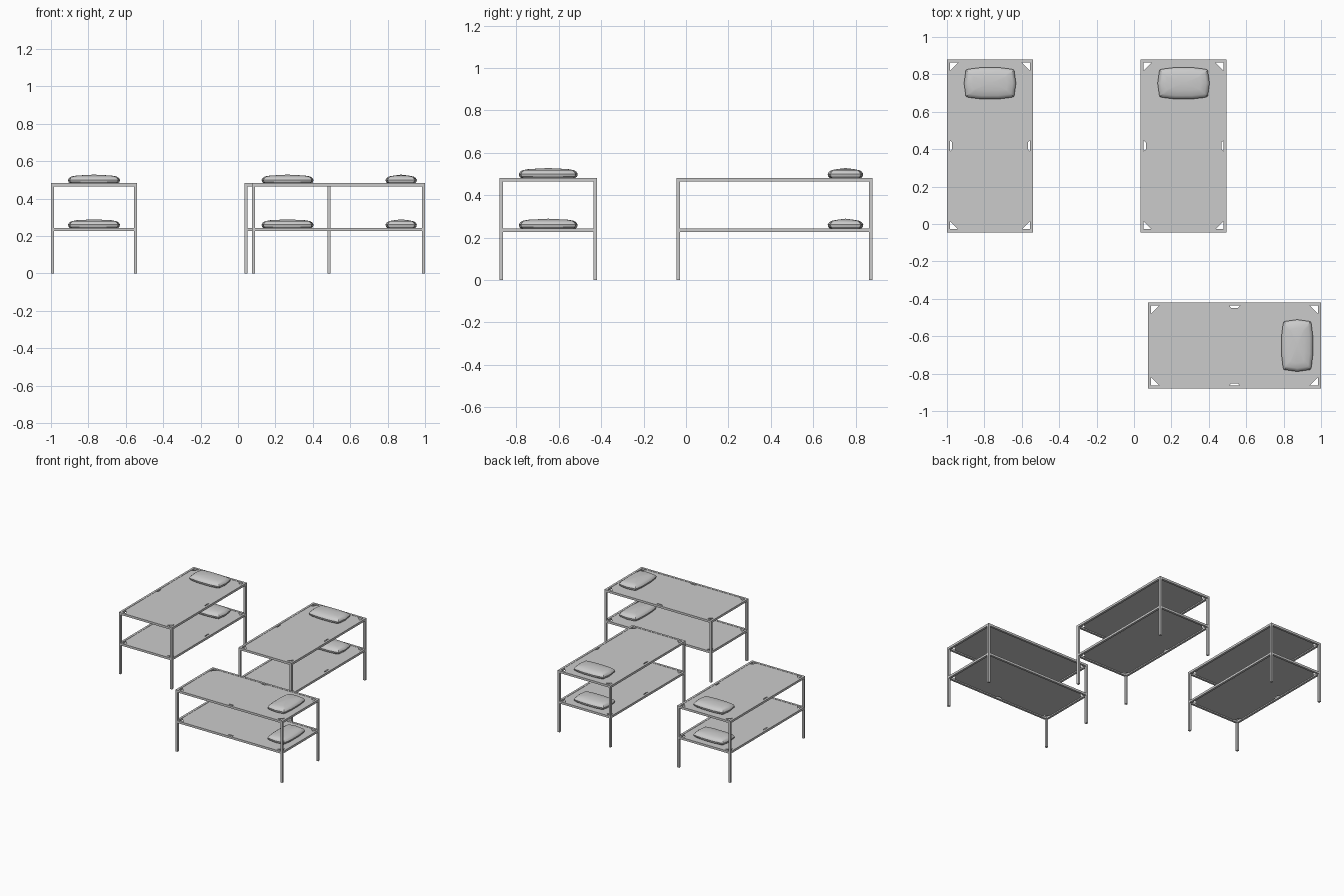
import bpy, bmesh
from math import radians
from mathutils import Matrix, Vector

if "Cube" in bpy.data.objects:
    bpy.data.objects.remove(bpy.data.objects["Cube"])

HX, HY = 0.23, 0.4625      # half width and half length of a bunk
T = 0.017                  # bar thickness
DECKS = (0.243, 0.482)     # top height of each deck


def finish(name, bm, place, smooth=False):
    bmesh.ops.recalc_face_normals(bm, faces=bm.faces)
    bm.transform(place)
    mesh = bpy.data.meshes.new(name)
    bm.to_mesh(mesh)
    bm.free()
    obj = bpy.data.objects.new(name, mesh)
    bpy.context.collection.objects.link(obj)
    if smooth:
        bpy.ops.object.select_all(action='DESELECT')
        obj.select_set(True)
        bpy.context.view_layer.objects.active = obj
        bpy.ops.object.shade_smooth_by_angle(angle=radians(30))
    return obj


def box(bm, centre, size):
    m = Matrix.Translation(centre) @ Matrix.Diagonal((*size, 1))
    bmesh.ops.create_cube(bm, size=1, matrix=m)


def frame(name, place):
    # four legs plus a rectangle of rails at each deck
    bm = bmesh.new()
    top = DECKS[1]
    x, y = HX - T / 2, HY - T / 2
    for s in (-1, 1):
        for t in (-1, 1):
            box(bm, (s * x, t * y, top / 2), (T, T, top))
        for z in DECKS:
            box(bm, (s * x, 0, z - T / 2), (T, 2 * HY - 2 * T, T))
            box(bm, (0, s * y, z - T / 2), (2 * HX - 2 * T, T, T))
    finish(name, bm, place)


def sheet(name, z, place):
    # canvas with cut corners and a small notch halfway down each long side
    x, y, c = HX - T, HY - T, 0.042
    half = [(x - c, -y), (x, -y + c), (x, -0.028), (x - 0.011, -0.018),
            (x - 0.011, 0.018), (x, 0.028), (x, y - c), (x - c, y)]
    outline = half + [(-a, -b) for a, b in half]
    bm = bmesh.new()
    face = bm.faces.new([bm.verts.new((a, b, z - 0.002)) for a, b in outline])
    ext = bmesh.ops.extrude_face_region(bm, geom=[face])
    verts = [v for v in ext['geom'] if isinstance(v, bmesh.types.BMVert)]
    bmesh.ops.translate(bm, verts=verts, vec=(0, 0, -0.006))
    finish(name, bm, place)


def pillow(name, z, place):
    # stacked barrel-shaped rings closed by a gently domed top
    quarter = [(0.139, 0.0), (0.129, 0.071), (0.115, 0.076), (0.05, 0.084)]
    ring = quarter + [(-a, b) for a, b in reversed(quarter)]
    ring += [(a, -b) for a, b in reversed(ring[1:-1])]
    levels = [(0.012, -0.002), (0.003, 0.006), (0.0, 0.018),
              (0.006, 0.028), (0.018, 0.036), (0.045, 0.041)]
    bm = bmesh.new()
    rows = []
    for inset, h in levels:
        fx, fy = 1 - inset / 0.139, 1 - inset / 0.084
        rows.append([bm.verts.new((a * fx, b * fy + 0.335, z + h)) for a, b in ring])
    n = len(ring)
    for lo, hi in zip(rows, rows[1:]):
        for i in range(n):
            j = (i + 1) % n
            bm.faces.new((lo[i], lo[j], hi[j], hi[i]))
    bm.faces.new(rows[0])
    peak = bm.verts.new((0, 0.335, z + 0.046))
    for i in range(n):
        bm.faces.new((rows[-1][i], rows[-1][(i + 1) % n], peak))
    finish(name, bm, place, smooth=True)


# three bunks: two parallel at the back, one turned sideways at the front
BUNKS = (("left", (-0.77, 0.4175), 0),
         ("middle", (0.265, 0.4175), 0),
         ("front", (0.5375, -0.65), -90))
for label, (bx, by), turn in BUNKS:
    place = Matrix.Translation(Vector((bx, by, 0))) @ Matrix.Rotation(radians(turn), 4, 'Z')
    frame(label + "_bunk_frame", place)
    for level, z in zip(("lower", "upper"), DECKS):
        sheet(f"{label}_{level}_canvas", z, place)
        pillow(f"{label}_{level}_pillow", z, place)
